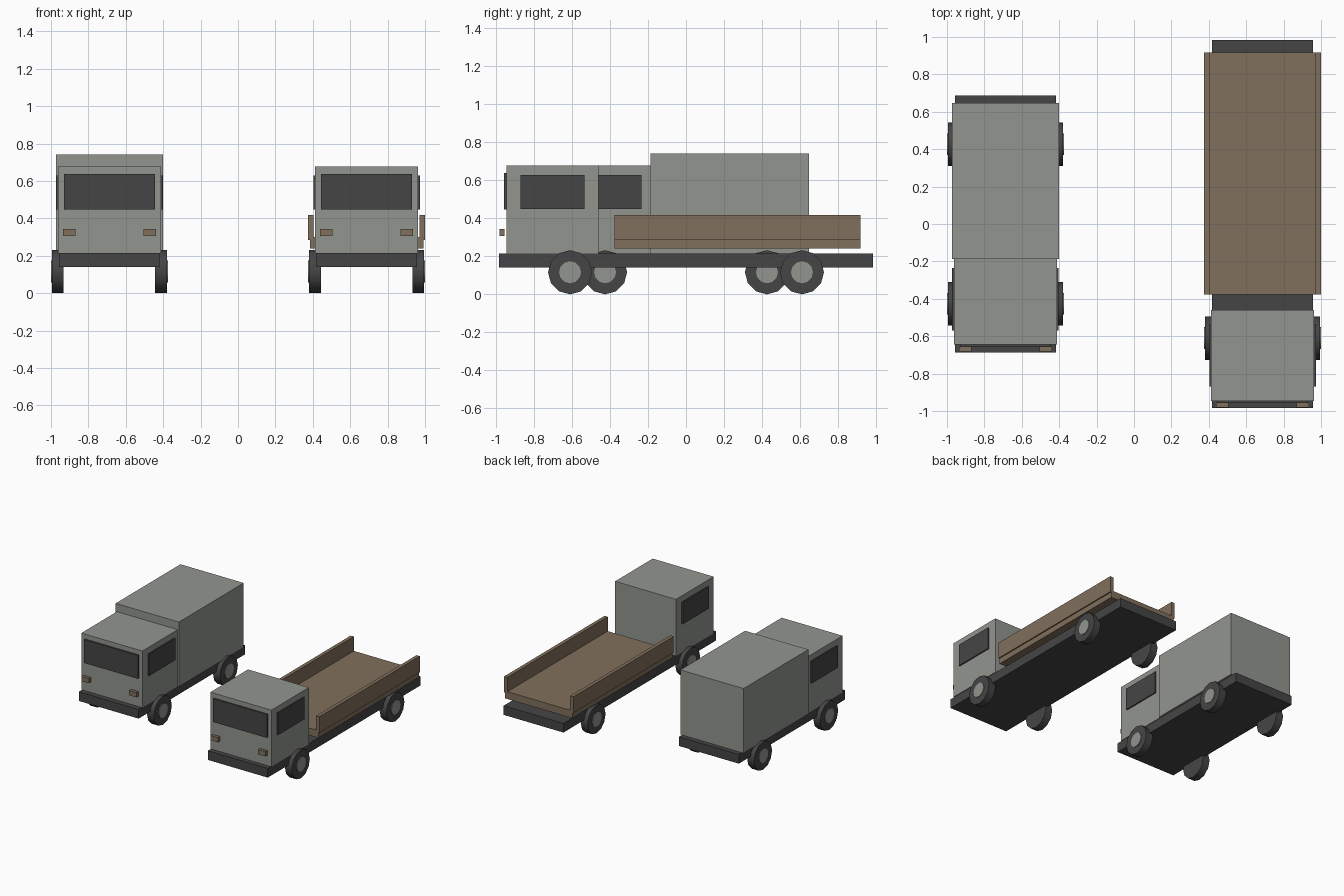
import bpy, math

if "Cube" in bpy.data.objects:
    bpy.data.objects.remove(bpy.data.objects["Cube"])


def material(name, rgb):
    m = bpy.data.materials.new(name)
    m.diffuse_color = (*rgb, 1)
    m.use_nodes = True
    m.node_tree.nodes["Principled BSDF"].inputs["Base Color"].default_value = m.diffuse_color
    return m


GREY = material("body grey", (0.29, 0.305, 0.275))
DARK = material("dark grey", (0.06, 0.06, 0.061))
BROWN = material("wood brown", (0.22, 0.16, 0.108))


def box(name, x, y, z, mat):
    """Box from (min, max) ranges on each axis."""
    r = (x, y, z)
    bpy.ops.mesh.primitive_cube_add(size=1, location=[(a + b) / 2 for a, b in r])
    o = bpy.context.object
    o.name = name
    o.scale = [b - a for a, b in r]
    bpy.ops.object.transform_apply(location=False, rotation=False, scale=True)
    o.data.materials.append(mat)


def disc(name, x0, x1, y, z, radius, mat):
    """Twelve-sided cylinder lying along x."""
    bpy.ops.mesh.primitive_cylinder_add(
        vertices=12, radius=radius, depth=abs(x1 - x0),
        location=((x0 + x1) / 2, y, z), rotation=(0, math.pi / 2, 0))
    o = bpy.context.object
    o.name = name
    o.data.materials.append(mat)
    bpy.ops.object.shade_smooth_by_angle(angle=math.radians(40))


def side_range(cx, s, inner, outer):
    return tuple(sorted((cx + s * inner, cx + s * outer)))


def base(prefix, cx, half_len, axle):
    # chassis slab and four wheels with hubs
    box(prefix + "_chassis", (cx - 0.27, cx + 0.27), (-half_len, half_len), (0.14, 0.215), DARK)
    for s in (-1, 1):
        for y in (-axle, axle):
            disc(prefix + "_wheel", cx + s * 0.245, cx + s * 0.307, y, 0.116, 0.116, DARK)
            disc(prefix + "_hub", cx + s * 0.29, cx + s * 0.312, y, 0.116, 0.058, GREY)


def cab(prefix, cx, front):
    # cab box, windscreen, side windows and headlamps
    box(prefix + "_cab", (cx - 0.275, cx + 0.275), (front, front + 0.485), (0.215, 0.677), GREY)
    box(prefix + "_windscreen", (cx - 0.243, cx + 0.243), (front - 0.013, front + 0.005),
        (0.447, 0.638), DARK)
    for s in (-1, 1):
        box(prefix + "_side_window", side_range(cx, s, 0.27, 0.285),
            (front + 0.075, front + 0.411), (0.448, 0.628), DARK)
        box(prefix + "_headlamp", side_range(cx, s, 0.182, 0.248),
            (front - 0.037, front - 0.01), (0.306, 0.344), BROWN)


# Closed van on the left
VAN = -0.6875
base("van", VAN, 0.686, 0.426)
cab("van", VAN, -0.645)
box("van_cargo_box", (VAN - 0.2855, VAN + 0.2855), (-0.188, 0.647), (0.215, 0.742), GREY)

# Flatbed truck on the right
TRUCK = 0.6875
base("truck", TRUCK, 0.984, 0.61)
cab("truck", TRUCK, -0.945)
box("truck_bed_floor", (TRUCK - 0.303, TRUCK + 0.303), (-0.377, 0.917), (0.24, 0.30), BROWN)
for s in (-1, 1):
    box("truck_side_board", side_range(TRUCK, s, 0.283, 0.3125), (-0.377, 0.917),
        (0.285, 0.417), BROWN)
